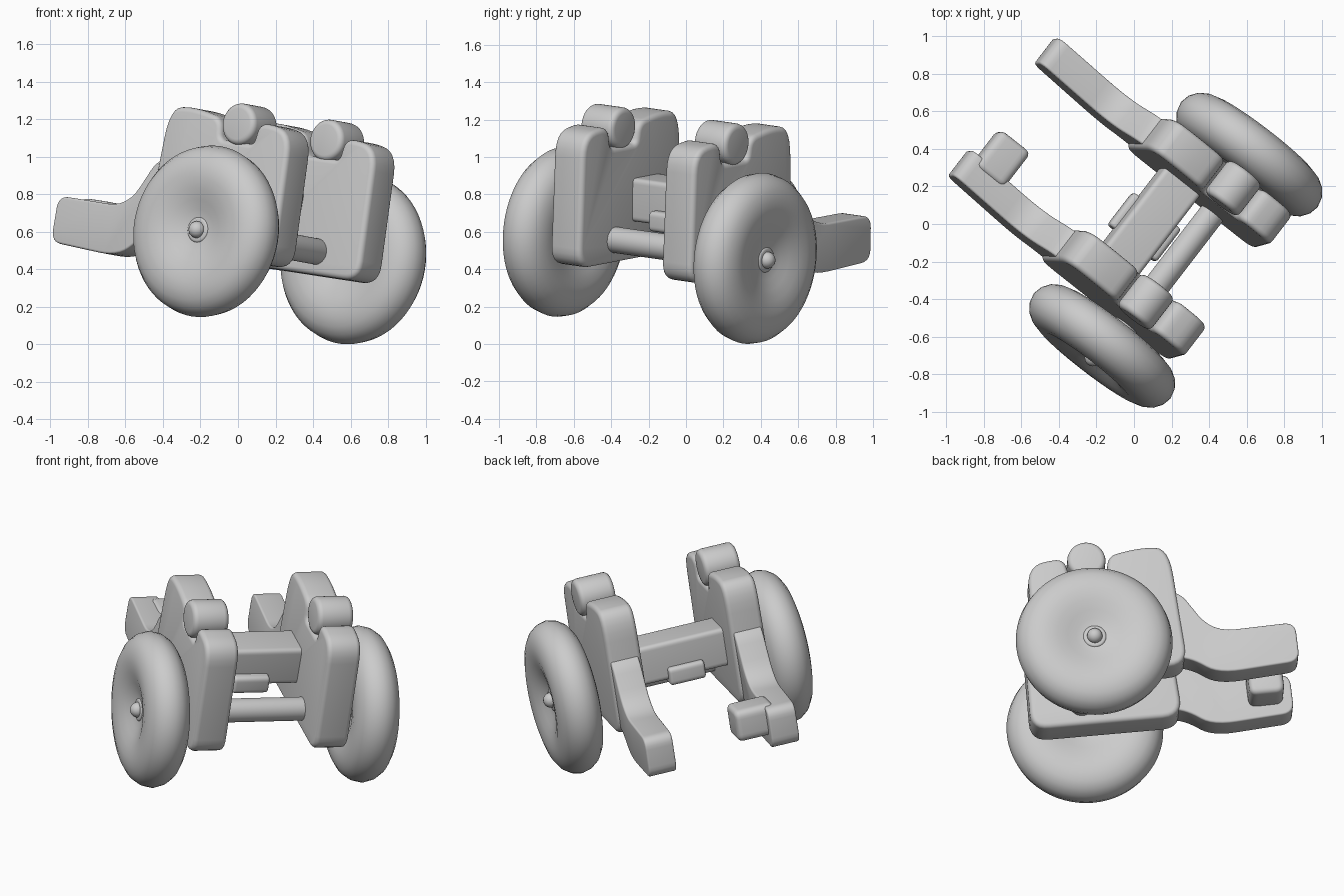
import bpy, bmesh, math
from mathutils import Vector, Matrix

if "Cube" in bpy.data.objects:
    bpy.data.objects.remove(bpy.data.objects["Cube"])

# Tilted frame of the cart: x = forward, y = along axle, z = up
A = Vector((0.606, 0.788, -0.112)).normalized()
F = Vector((0.779, -0.616, -0.118))
F = (F - A * F.dot(A)).normalized()
U = F.cross(A)
FRAME = Matrix((F, A, U)).transposed().to_4x4()
FRAME.translation = (0.2225, -0.14, 0.53)

grey = bpy.data.materials.new("plain grey")
grey.diffuse_color = (0.6, 0.6, 0.6, 1)
grey.use_nodes = True
grey.node_tree.nodes["Principled BSDF"].inputs["Base Color"].default_value = grey.diffuse_color


def finish(name, bm):
    bmesh.ops.recalc_face_normals(bm, faces=bm.faces)
    me = bpy.data.meshes.new(name)
    bm.to_mesh(me)
    bm.free()
    me.transform(FRAME)
    me.materials.append(grey)
    ob = bpy.data.objects.new(name, me)
    bpy.context.collection.objects.link(ob)
    bpy.ops.object.select_all(action='DESELECT')
    ob.select_set(True)
    bpy.context.view_layer.objects.active = ob
    bpy.ops.object.shade_smooth_by_angle(angle=math.radians(50))
    return ob


def rounded(pts, n=6):
    # Replace each (forward, up, radius) corner by a smooth curve
    out = []
    for i, (x, z, r) in enumerate(pts):
        c = Vector((x, z))
        p = Vector(pts[i - 1][:2]) - c
        q = Vector(pts[(i + 1) % len(pts)][:2]) - c
        p0 = c + p.normalized() * min(r, p.length * 0.48)
        q0 = c + q.normalized() * min(r, q.length * 0.48)
        for k in range(n + 1):
            t = k / n
            out.append(p0 * (1 - t) ** 2 + c * 2 * t * (1 - t) + q0 * t * t)
    return out


def slab(name, outline, y0, y1, bevel, shear=0.0):
    # Profile in the forward/up plane, extruded along the axle, soft rims
    bm = bmesh.new()
    face = bm.faces.new([bm.verts.new((p.x, y0, p.y)) for p in outline])
    ext = bmesh.ops.extrude_face_region(bm, geom=[face])
    moved = [g for g in ext["geom"] if isinstance(g, bmesh.types.BMVert)]
    bmesh.ops.translate(bm, verts=moved, vec=(0, y1 - y0, 0))
    rims = [e for e in bm.edges if abs(e.verts[0].co.y - e.verts[1].co.y) < 1e-5]
    bmesh.ops.bevel(bm, geom=rims, offset=bevel, segments=4, profile=0.5,
                    affect='EDGES', clamp_overlap=True)
    for v in bm.verts:
        v.co.y += shear * (-0.5 - v.co.x)
    return finish(name, bm)


def box(name, x0, x1, y0, y1, z0, z1, r=0.03):
    pts = [(x0, z0, r), (x1, z0, r), (x1, z1, r), (x0, z1, r)]
    return slab(name, rounded(pts), y0, y1, r * 0.6)


def circle(x, z, r, n=40):
    return [Vector((x + r * math.cos(math.tau * i / n), z + r * math.sin(math.tau * i / n)))
            for i in range(n)]


def wheel(name, y):
    half = [(0.0, 0.07), (0.06, 0.072), (0.11, 0.084), (0.16, 0.102), (0.22, 0.122),
            (0.28, 0.132), (0.33, 0.13), (0.38, 0.116), (0.42, 0.09), (0.448, 0.05)]
    prof = half + [(0.46, 0.0)] + [(r, -h) for r, h in reversed(half)]
    bm = bmesh.new()
    vs = [bm.verts.new((r, y + h, 0)) for r, h in prof]
    es = [bm.edges.new(pair) for pair in zip(vs, vs[1:])]
    bmesh.ops.spin(bm, geom=vs + es, cent=(0, 0, 0), axis=(0, 1, 0),
                   angle=math.tau, steps=64)
    bmesh.ops.remove_doubles(bm, verts=bm.verts, dist=1e-4)
    return finish(name, bm)


PLATE = [(0.345, -0.125, 0.11), (0.32, 0.60, 0.13), (0.10, 0.625, 0.07), (0.08, 0.50, 0.03),
         (-0.14, 0.50, 0.03), (-0.16, 0.615, 0.06), (-0.36, 0.65, 0.1), (-0.52, 0.63, 0.17),
         (-0.55, -0.125, 0.12)]
HANDLE = [(-0.45, 0.38, 0.03), (-0.56, 0.33, 0.06), (-0.71, 0.07, 0.14), (-1.20, 0.075, 0.07),
          (-1.20, -0.175, 0.07), (-0.72, -0.20, 0.14), (-0.58, -0.09, 0.08), (-0.45, -0.06, 0.03)]

for s, side in ((-1, "left"), (1, "right")):
    # Side plate with its roller on top and its arm at the back
    slab(side + "_side_plate", rounded(PLATE), s * 0.275, s * 0.48, 0.04)
    slab(side + "_top_roller", circle(-0.03, 0.595, 0.112), s * 0.275, s * 0.495, 0.03)
    slab(side + "_rear_arm", rounded(HANDLE), s * 0.295, s * 0.465, 0.035, 0.05)
    # Wheel with a small hub
    wheel(side + "_wheel", s * 0.6475)
    slab(side + "_hub_ring", circle(0, 0, 0.07), s * 0.60, s * 0.728, 0.015)
    bm = bmesh.new()
    bmesh.ops.create_uvsphere(bm, u_segments=20, v_segments=12, radius=0.045,
                              matrix=Matrix.Translation((0, s * 0.728, 0)))
    finish(side + "_hub_cap", bm)

# Cross members between the plates
slab("axle", circle(0.035, 0.0, 0.07), -0.6, 0.6, 0.01)
box("cross_beam", -0.35, -0.11, -0.3, 0.3, 0.08, 0.315)
box("beam_block", -0.385, -0.06, -0.13, 0.09, 0.05, 0.16)

# Peg on the inside of the left arm
box("arm_peg", -1.145, -0.94, -0.32, -0.08, -0.11, 0.085, 0.05)
